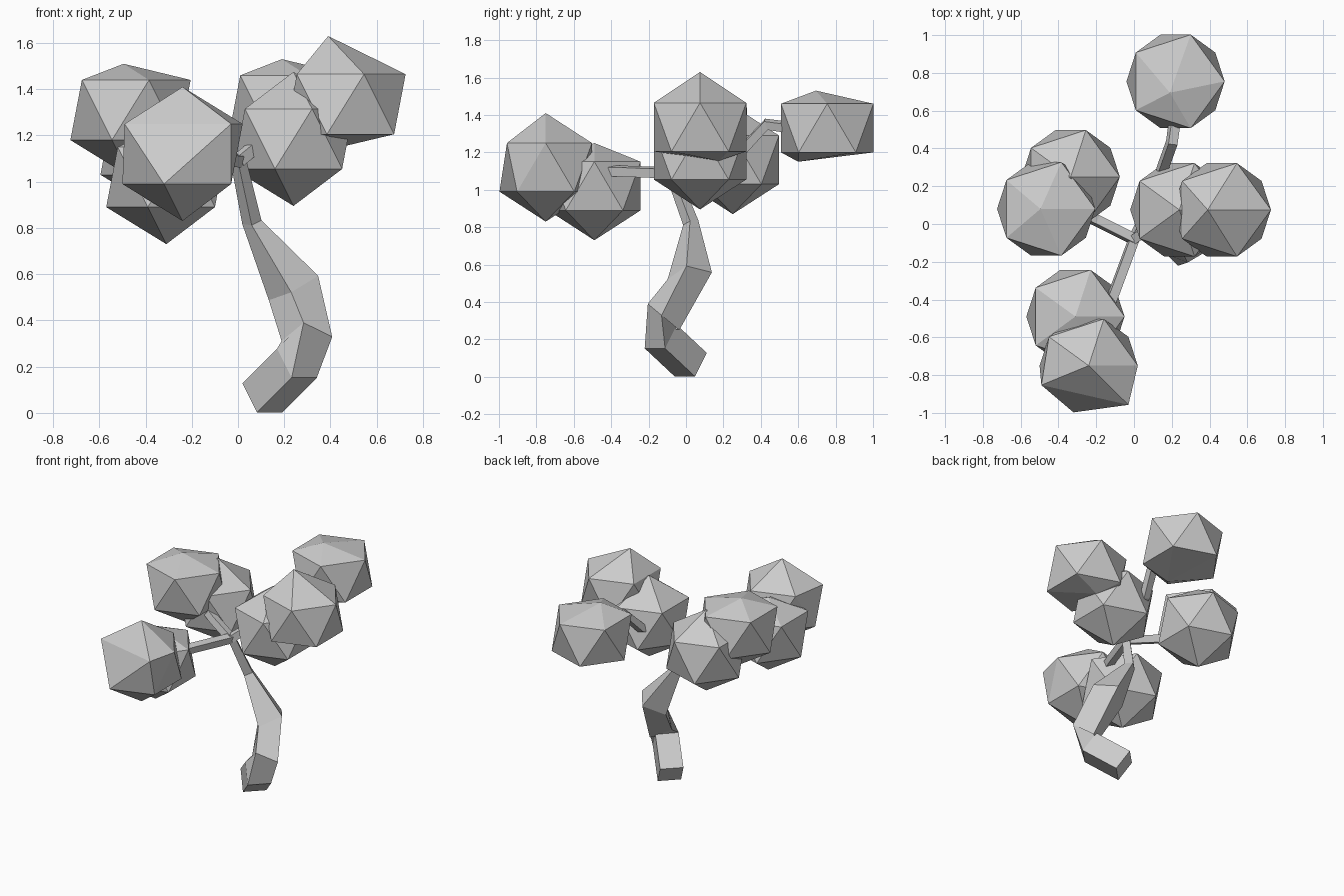
import bpy, bmesh
from math import cos, sin, pi
from mathutils import Vector

if "Cube" in bpy.data.objects:
    bpy.data.objects.remove(bpy.data.objects["Cube"])


def finish(bm, name):
    bmesh.ops.recalc_face_normals(bm, faces=bm.faces)
    mesh = bpy.data.meshes.new(name)
    bm.to_mesh(mesh)
    bm.free()
    obj = bpy.data.objects.new(name, mesh)
    bpy.context.collection.objects.link(obj)


def square_limb(name, path, side):
    """Sweep a square along (centre, tangent or None, half width) stations."""
    bm = bmesh.new()
    pts = [Vector(p[0]) for p in path]
    u, rings = Vector(side), []
    for i, (_, tangent, half) in enumerate(path):
        t = Vector(tangent) if tangent else pts[min(i + 1, len(pts) - 1)] - pts[max(i - 1, 0)]
        t.normalize()
        u = (u - t * u.dot(t)).normalized()
        v = t.cross(u)
        rings.append([bm.verts.new(pts[i] + (u * a + v * b) * half)
                      for a, b in ((-1, -1), (1, -1), (1, 1), (-1, 1))])
    for r, s in zip(rings, rings[1:]):
        for k in range(4):
            j = (k + 1) % 4
            bm.faces.new((r[k], r[j], s[j], s[k]))
    bm.faces.new(rings[0])
    bm.faces.new(rings[-1])
    finish(bm, name)


def leaf_clump(name, centre, top=(0, 0, .29), bottom=(0, 0, -.29), moved=None):
    """Twenty-sided clump: two staggered five-point rings and two tips."""
    bm = bmesh.new()
    c = Vector(centre)
    upper, lower = [], []
    for k in range(5):
        a = 2 * pi * k / 5
        p = Vector((.26 * cos(a), .26 * sin(a), .13))
        if moved and k in moved:
            p += Vector(moved[k])
        upper.append(bm.verts.new(c + p))
        a += pi / 5
        lower.append(bm.verts.new(c + Vector((.26 * cos(a), .26 * sin(a), -.13))))
    tip = bm.verts.new(c + Vector(top))
    base = bm.verts.new(c + Vector(bottom))
    for k in range(5):
        j = (k + 1) % 5
        bm.faces.new((upper[k], upper[j], tip))
        bm.faces.new((upper[k], lower[k], upper[j]))
        bm.faces.new((lower[k], lower[j], upper[j]))
        bm.faces.new((lower[j], lower[k], base))
    finish(bm, name)


# Twisted trunk
square_limb("trunk", [
    ((.105, .025, .065), (1, -1, 1), .077),
    ((.255, -.135, .215), (1, -1, 1), .077),
    ((.298, -.12, .32), (0, .64, .77), .078),
    ((.24, .02, .54), (-.45, -.1, .88), .085),
    ((.06, .025, .825), (-.2, -.3, .9), .03),
    ((0, -.08, 1.1), None, .024)], (1, 1, 0))

# Branches
fork = (0, -.08, 1.09)
branches = {
    "front_branch": [fork, (-.1, -.35, 1.1), (-.2, -.6, 1.1)],
    "left_branch": [fork, (-.2, .02, 1.13), (-.38, .1, 1.2)],
    "right_branch": [fork, (.06, -.04, 1.14), (.24, .07, 1.2), (.45, .08, 1.3)],
    "back_branch": [(.12, .08, 1.14), (.15, .29, 1.2), (.2, .43, 1.35), (.23, .65, 1.32)],
}
for name, points in branches.items():
    square_limb(name, [(p, None, .025) for p in points], (.3, .2, 1))

# Foliage
leaf_clump("back_leaves", (.22, .755, 1.33), (-.03, -.06, .2), (0, -.155, -.18))
leaf_clump("front_leaves", (-.24, -.75, 1.12), moved={4: (.13, .04, 0), 3: (-.04, .05, 0)})
leaf_clump("front_lower_leaves", (-.31, -.49, 1.02), top=(0, 0, .23))
leaf_clump("left_leaves", (-.465, .08, 1.31), top=(-.03, 0, .2))
leaf_clump("left_lower_leaves", (-.335, .25, 1.16))
leaf_clump("right_lower_leaves", (.24, .075, 1.185))
leaf_clump("right_leaves", (.465, .075, 1.335), top=(-.075, 0, .295), bottom=(0, .1, -.18))
